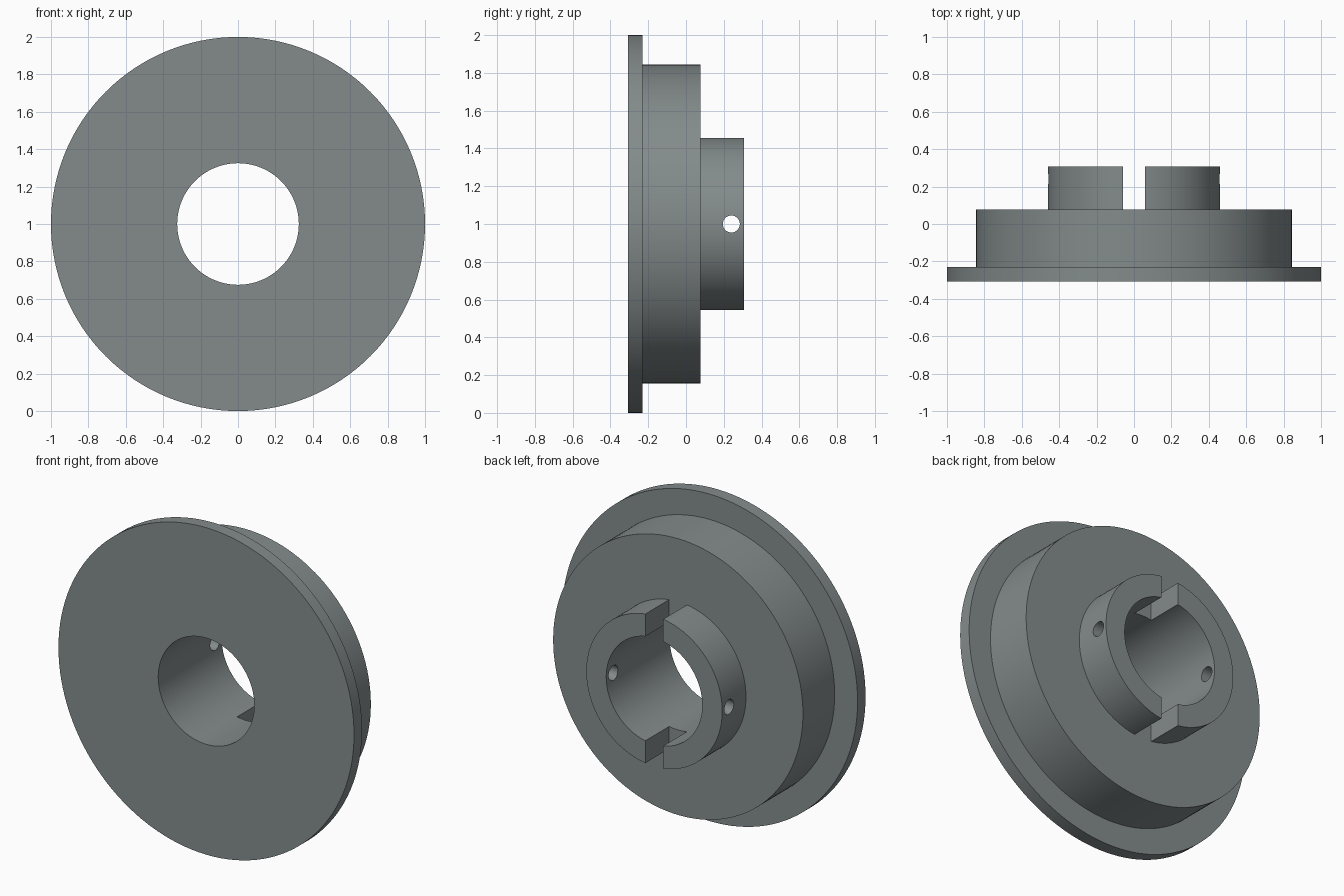
import bpy, bmesh, math
from mathutils import Matrix

if "Cube" in bpy.data.objects:
    bpy.data.objects.remove(bpy.data.objects["Cube"])

SEGMENTS = 128
BORE_R, HUB_R, BODY_R, FLANGE_R = 0.325, 0.46, 0.845, 1.0
FRONT, FLANGE_BACK, BODY_BACK, HUB_BACK = -0.307, -0.23, 0.077, 0.307

steel = bpy.data.materials.new("grey steel")
steel.diffuse_color = (0.23, 0.26, 0.26, 1)
steel.use_nodes = True
steel.node_tree.nodes["Principled BSDF"].inputs["Base Color"].default_value = steel.diffuse_color


def make_object(name, bm):
    bmesh.ops.recalc_face_normals(bm, faces=bm.faces)
    mesh = bpy.data.meshes.new(name)
    bm.to_mesh(mesh)
    bm.free()
    mesh.materials.append(steel)
    obj = bpy.data.objects.new(name, mesh)
    bpy.context.collection.objects.link(obj)
    return obj


# Flanged hub: closed (radius, y) section turned about the y axis
section = [(BORE_R, FRONT), (FLANGE_R, FRONT), (FLANGE_R, FLANGE_BACK),
           (BODY_R, FLANGE_BACK), (BODY_R, BODY_BACK), (HUB_R, BODY_BACK),
           (HUB_R, HUB_BACK), (BORE_R, HUB_BACK)]
bm = bmesh.new()
rings = []
for i in range(SEGMENTS):
    a = 2 * math.pi * i / SEGMENTS
    rings.append([bm.verts.new((r * math.cos(a), y, 1 + r * math.sin(a)))
                  for r, y in section])
for i in range(SEGMENTS):
    p, q = rings[i], rings[(i + 1) % SEGMENTS]
    for j in range(len(section)):
        k = (j + 1) % len(section)
        bm.faces.new((p[j], p[k], q[k], q[j]))
hub = make_object("flanged_hub", bm)

# Slot cutter: splits the hub collar at top and bottom
bm = bmesh.new()
bmesh.ops.create_cube(bm, size=1, matrix=Matrix.Translation((0, BODY_BACK + 0.2, 1))
                      @ Matrix.Diagonal((0.12, 0.4, 1.2, 1)))
slot = make_object("slot_cutter", bm)

# Pin hole cutter: runs sideways through both collar halves
bm = bmesh.new()
bmesh.ops.create_cone(bm, cap_ends=True, segments=32, radius1=0.045, radius2=0.045,
                      depth=1.2, matrix=Matrix.Translation((0, 0.24, 1))
                      @ Matrix.Rotation(math.pi / 2, 4, 'Y'))
pin = make_object("pin_hole_cutter", bm)

for cutter in (slot, pin):
    mod = hub.modifiers.new(cutter.name, 'BOOLEAN')
    mod.operation = 'DIFFERENCE'
    mod.solver = 'EXACT'
    mod.object = cutter

# Apply the cuts, remove the cutters, and smooth the round surfaces
bpy.context.view_layer.objects.active = hub
hub.select_set(True)
for mod in list(hub.modifiers):
    bpy.ops.object.modifier_apply(modifier=mod.name)
for cutter in (slot, pin):
    bpy.data.objects.remove(cutter)
bpy.ops.object.shade_smooth_by_angle(angle=math.radians(30))
